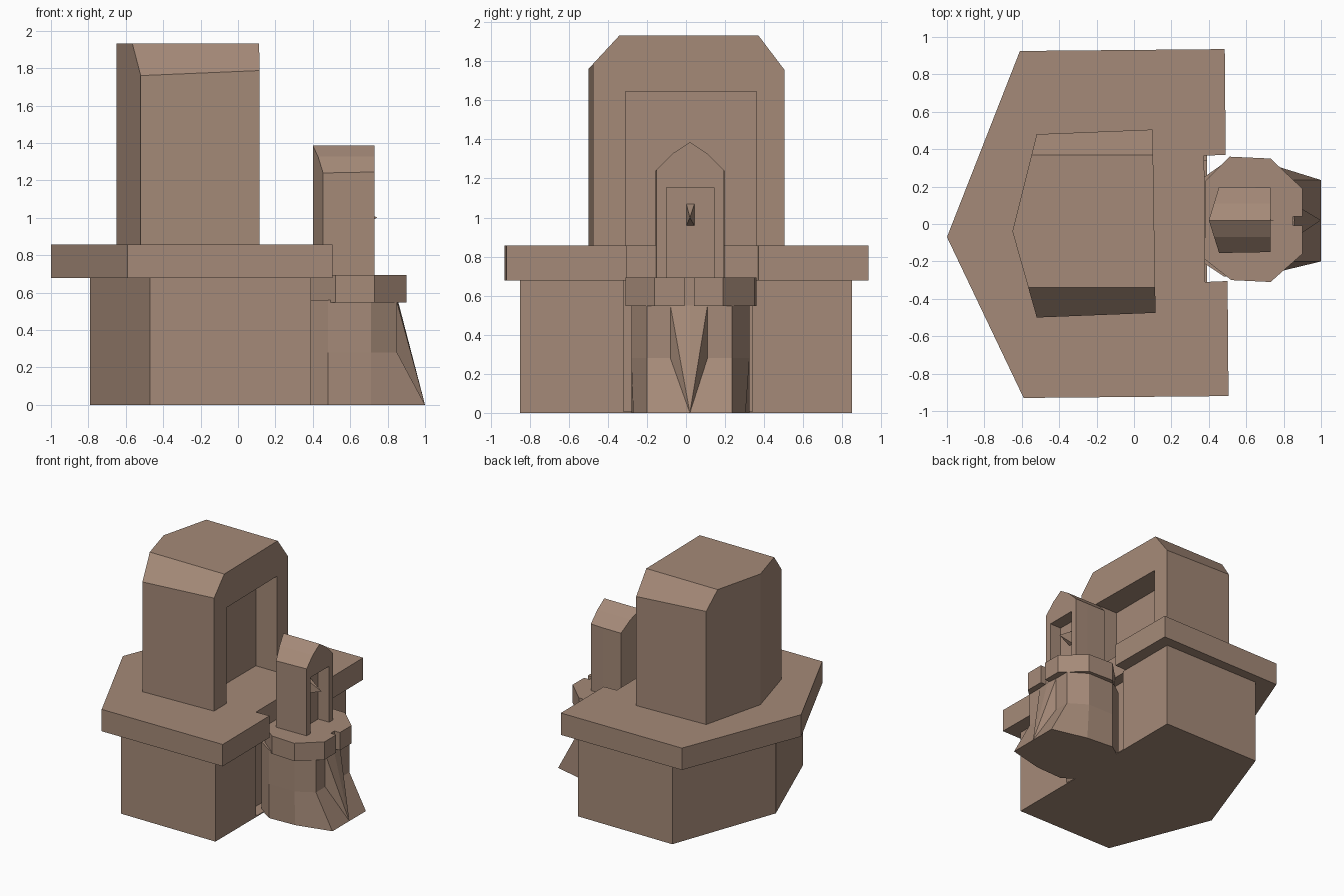
import bpy, bmesh

if "Cube" in bpy.data.objects:
    bpy.data.objects.remove(bpy.data.objects["Cube"])

mat = bpy.data.materials.new("warm_brown_stone")
mat.diffuse_color = (0.376, 0.254, 0.188, 1)
mat.use_nodes = True
mat.node_tree.nodes["Principled BSDF"].inputs["Base Color"].default_value = mat.diffuse_color


def finish(name, bm):
    bmesh.ops.recalc_face_normals(bm, faces=bm.faces)
    me = bpy.data.meshes.new(name)
    bm.to_mesh(me)
    bm.free()
    me.materials.append(mat)
    ob = bpy.data.objects.new(name, me)
    bpy.context.collection.objects.link(ob)
    return ob


def loft(name, rings):
    """Closed solid through rings of 3D points."""
    bm = bmesh.new()
    vs = [[bm.verts.new(p) for p in r] for r in rings]
    n = len(vs[0])
    bm.faces.new(vs[0])
    bm.faces.new(vs[-1])
    for a, b in zip(vs, vs[1:]):
        for i in range(n):
            j = (i + 1) % n
            bm.faces.new((a[i], a[j], b[j], b[i]))
    return finish(name, bm)


def prism(name, plan, z0, z1):
    return loft(name, [[(x, y, z) for x, y in plan] for z in (z0, z1)])


def box(name, x, y, z):
    plan = [(x[0], y[0]), (x[1], y[0]), (x[1], y[1]), (x[0], y[1])]
    return prism(name, plan, *z)


def hull(name, pts):
    bm = bmesh.new()
    for p in pts:
        bm.verts.new(p)
    bmesh.ops.convex_hull(bm, input=bm.verts)
    return finish(name, bm)


def boolean(ob, cutter, op):
    cutter.hide_render = True
    m = ob.modifiers.new("cut", 'BOOLEAN')
    m.operation, m.solver, m.object = op, 'EXACT', cutter
    bpy.context.view_layer.objects.active = ob
    bpy.ops.object.modifier_apply(modifier=m.name)
    bpy.data.objects.remove(cutter)


def tower(name, plan, profile, z0):
    """Plan extruded up, trimmed by a roof profile (y, z) run along x."""
    ob = prism(name, plan, z0, 2.2)
    ends = [[(x, y, z) for y, z in profile] for x in (-1.2, 1.2)]
    boolean(ob, loft("roof_cutter", ends), 'INTERSECT')
    return ob


# Base block with a shallow pocket behind the small column
base = prism("base_block", [(-.79, -.04), (-.47, -.85), (.39, -.85),
                            (.39, .85), (-.47, .85)], 0, .68)
boolean(base, box("pocket_cutter", (.29, .6), (-.32, .34), (.008, .9)), 'DIFFERENCE')

# Overhanging platform with a notch on the right side
prism("platform", [(-1, -.07), (-.59, -.93), (.505, -.92), (.5, -.305),
                   (.38, -.31), (.375, .365), (.49, .37), (.485, .935),
                   (-.61, .925)], .677, .857)

# Main tower with chamfered roof and tall recess
main = tower("main_tower",
             [(-.65, -.04), (-.52, -.5), (.115, -.475), (.1, .505), (-.52, .48)],
             [(-.505, .5), (.505, .5), (.505, 1.755), (.37, 1.933),
              (-.34, 1.933), (-.505, 1.755)], .85)
boolean(main, box("recess_cutter", (-.09, .3), (-.31, .36), (.857, 1.645)), 'DIFFERENCE')

# Column under the balcony, flaring outwards at its foot
col_top = [(.345, -.19), (.48, -.28), (.71, -.28), (.85, -.2),
           (.85, .235), (.71, .325), (.48, .325), (.345, .23)]
foot = [(.345, -.19), (.48, -.28), (.71, -.27), (1, -.2),
        (1, .235), (.71, .305), (.48, .325), (.345, .23)]
loft("flared_column", [[(x, y, z) for x, y in r]
                       for r, z in ((foot, 0), (col_top, .28), (col_top, .56))])
hull("column_fin", [(.857, .02, .55), (1, .02, 0), (.85, -.08, .55),
                    (.85, .11, .55), (.85, -.08, .28), (.85, .11, .28)])

# Octagonal balcony with a slot in its front edge
balcony = prism("balcony", [(.38, -.19), (.52, -.30), (.73, -.31), (.9, -.16),
                            (.9, .19), (.73, .35), (.51, .36), (.38, .23)], .547, .694)
boolean(balcony, box("slot_cutter", (.85, 1), (-.008, .04), (.5, .8)), 'DIFFERENCE')

# Small pointed tower with doorway
small = tower("small_tower",
              [(.40, .02), (.455, -.155), (.73, -.15), (.73, .195), (.455, .2)],
              [(-.155, .5), (.197, .5), (.197, 1.24), (.11, 1.327), (.02, 1.386),
               (-.07, 1.327), (-.155, 1.24)], .69)
boolean(small, box("door_cutter", (.63, .9), (-.1, .143), (.6, 1.155)), 'DIFFERENCE')

# Spike projecting from the doorway
hull("door_spike", [(.62, y, z) for y in (0, .045) for z in (.955, 1.075)]
     + [(.745, .02, 1.0)])
